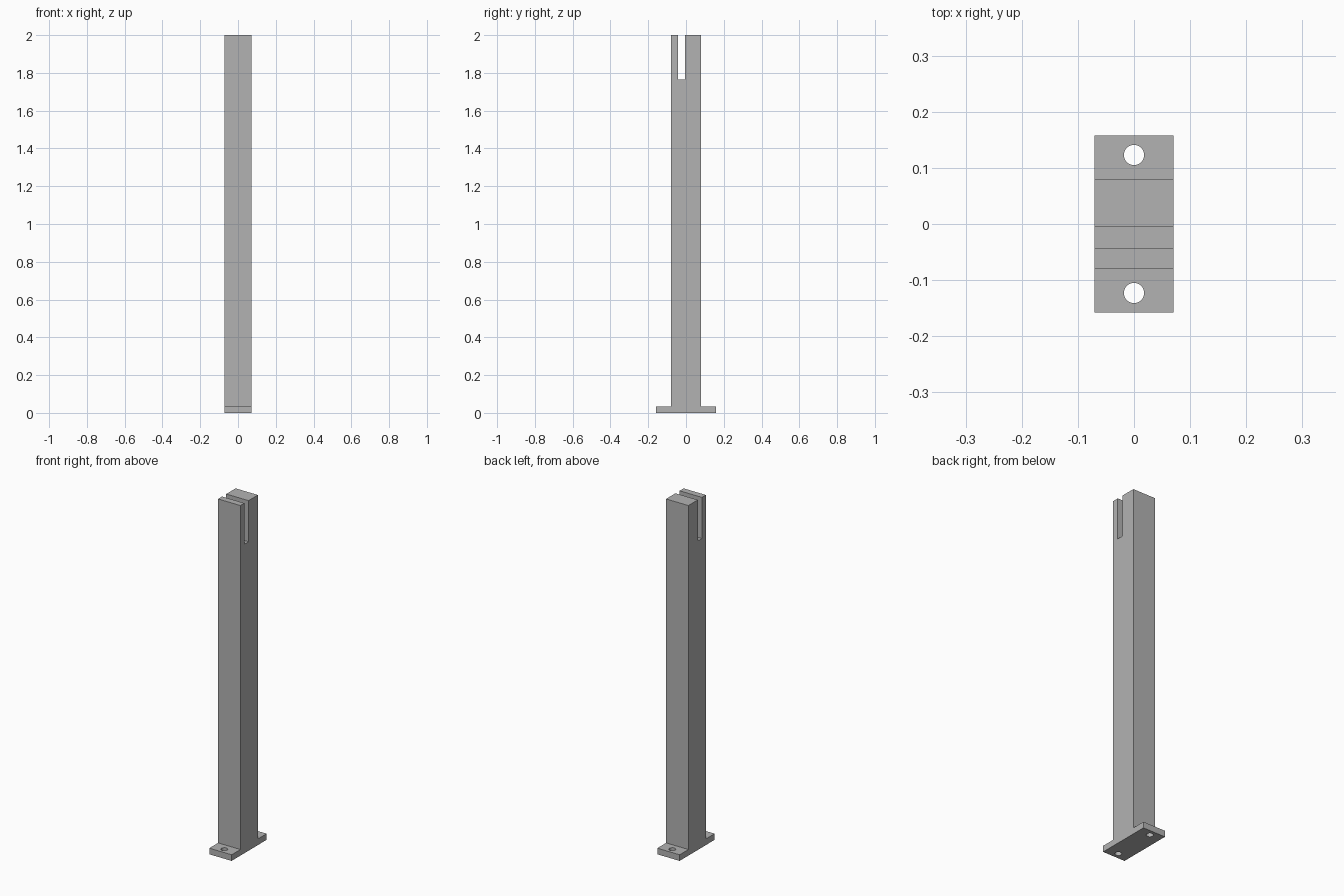
import bpy
import bmesh

if "Cube" in bpy.data.objects:
    bpy.data.objects.remove(bpy.data.objects["Cube"], do_unlink=True)

WIDTH, HEIGHT = 0.141, 2.0
POST, FOOT, FOOT_TOP = 0.079, 0.158, 0.035
SLOT_FRONT, SLOT_BACK, SLOT_FLOOR = -0.043, -0.0055, 1.765
HOLE_Y, HOLE_RADIUS = 0.123, 0.018

grey = bpy.data.materials.new("plain grey")
grey.use_nodes = True
colour = (0.45, 0.45, 0.45, 1)
grey.diffuse_color = colour
grey.node_tree.nodes["Principled BSDF"].inputs["Base Color"].default_value = colour

# Slotted post with foot: one side profile (y, z) extruded across the width
profile = [
    (-FOOT, 0), (FOOT, 0), (FOOT, FOOT_TOP), (POST, FOOT_TOP),
    (POST, HEIGHT), (SLOT_BACK, HEIGHT), (SLOT_BACK, SLOT_FLOOR),
    (SLOT_FRONT, SLOT_FLOOR), (SLOT_FRONT, HEIGHT), (-POST, HEIGHT),
    (-POST, FOOT_TOP), (-FOOT, FOOT_TOP),
]
bm = bmesh.new()
side = bm.faces.new([bm.verts.new((-WIDTH / 2, y, z)) for y, z in profile])
extruded = bmesh.ops.extrude_face_region(bm, geom=[side], use_keep_orig=True)
moved = [g for g in extruded["geom"] if isinstance(g, bmesh.types.BMVert)]
bmesh.ops.translate(bm, verts=moved, vec=(WIDTH, 0, 0))
bmesh.ops.recalc_face_normals(bm, faces=bm.faces)
mesh = bpy.data.meshes.new("slotted_post")
bm.to_mesh(mesh)
bm.free()
mesh.materials.append(grey)
post = bpy.data.objects.new("slotted_post", mesh)
bpy.context.collection.objects.link(post)

# Bolt holes through both ends of the foot
for name, sign in (("front", -1), ("back", 1)):
    bpy.ops.mesh.primitive_cylinder_add(
        vertices=48, radius=HOLE_RADIUS, depth=4 * FOOT_TOP,
        location=(0, sign * HOLE_Y, FOOT_TOP / 2))
    cutter = bpy.context.object
    cutter.name = name + "_bolt_hole_cutter"
    cutter.data.materials.append(grey)
    cutter.hide_render = True
    cutter.hide_set(True)
    cutter.display_type = 'WIRE'
    cut = post.modifiers.new(name + " bolt hole", 'BOOLEAN')
    cut.operation = 'DIFFERENCE'
    cut.solver = 'EXACT'
    cut.object = cutter

# Round hole walls shade smoothly, all corners stay sharp
bpy.ops.object.select_all(action='DESELECT')
bpy.context.view_layer.objects.active = post
post.select_set(True)
for modifier in list(post.modifiers):
    bpy.ops.object.modifier_apply(modifier=modifier.name)
for cutter in [o for o in bpy.data.objects if o.name.endswith("_cutter")]:
    bpy.data.objects.remove(cutter, do_unlink=True)
bpy.ops.object.shade_smooth_by_angle()
